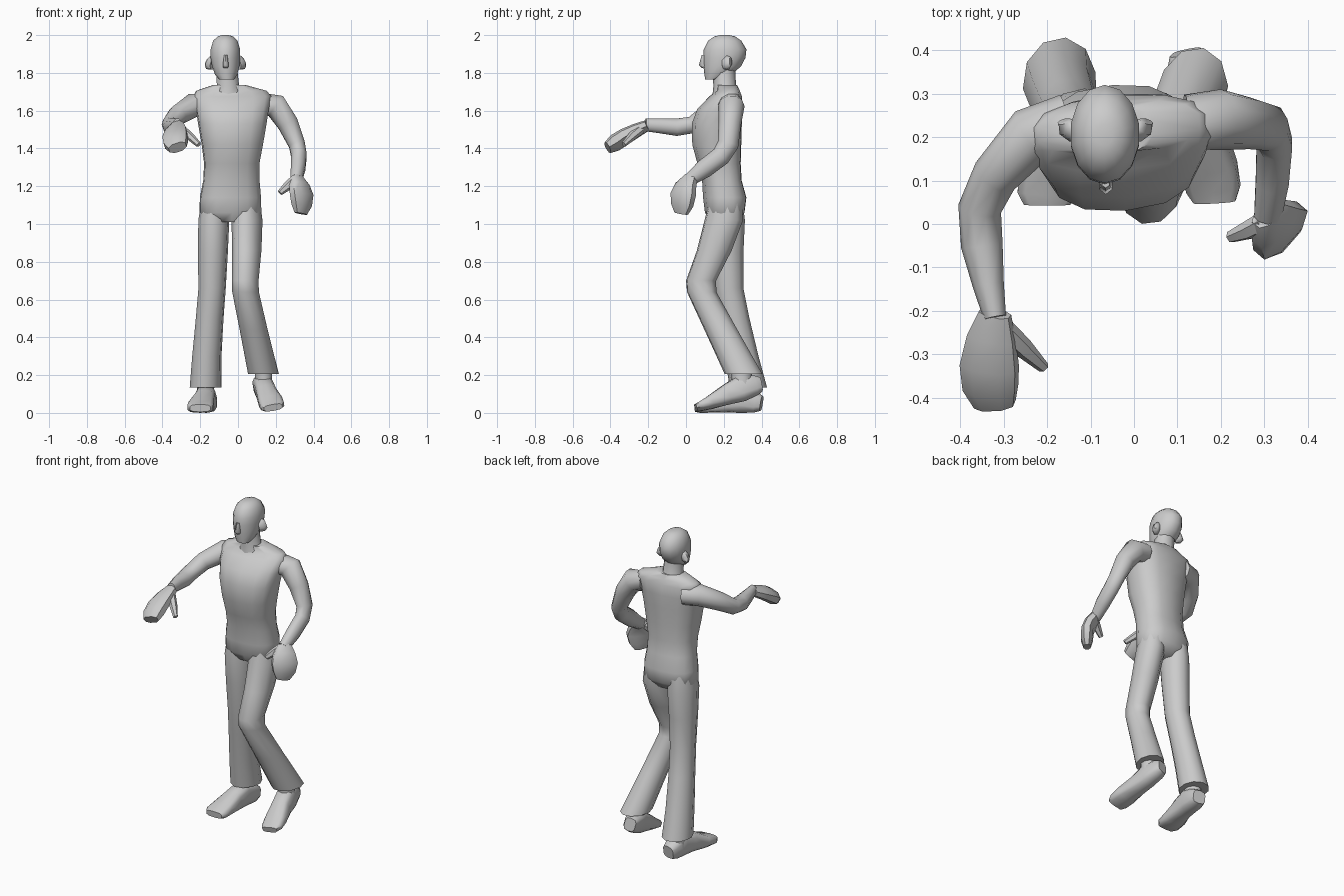
import bpy, bmesh, math
from mathutils import Vector


def loft(name, rings, side=(1, 0, 0), sides=10, power=2.0, flat=False):
    """Skin rings (x, y, z, half_width, half_height) along a path.
    flat=True keeps every ring horizontal, otherwise rings follow the path."""
    bm = bmesh.new()
    pts = [Vector(r[:3]) for r in rings]
    loops = []
    for i, r in enumerate(rings):
        t = Vector((0, 0, 1)) if flat else \
            (pts[min(i + 1, len(pts) - 1)] - pts[max(i - 1, 0)]).normalized()
        u = Vector(side)
        u = (u - t * u.dot(t)).normalized()
        v = t.cross(u)
        loop = []
        for k in range(sides):
            a = 2 * math.pi * (k + 0.5) / sides
            c, s = math.cos(a), math.sin(a)
            c = math.copysign(abs(c) ** (2 / power), c)
            s = math.copysign(abs(s) ** (2 / power), s)
            loop.append(bm.verts.new(pts[i] + u * c * r[3] + v * s * r[4]))
        loops.append(loop)
    for a, b in zip(loops, loops[1:]):
        for k in range(sides):
            n = (k + 1) % sides
            bm.faces.new((a[k], a[n], b[n], b[k]))
    bm.faces.new(loops[0])
    bm.faces.new(loops[-1])
    bmesh.ops.recalc_face_normals(bm, faces=bm.faces)
    me = bpy.data.meshes.new(name)
    bm.to_mesh(me)
    bm.free()
    ob = bpy.data.objects.new(name, me)
    bpy.context.collection.objects.link(ob)
    return ob


# torso from crotch to shoulders, turned slightly
loft("torso", [
    (-0.04, 0.20, 1.01, 0.10, 0.07), (-0.04, 0.205, 1.06, 0.165, 0.105),
    (-0.04, 0.205, 1.14, 0.163, 0.115), (-0.035, 0.19, 1.23, 0.15, 0.105),
    (-0.033, 0.175, 1.32, 0.147, 0.115), (-0.03, 0.163, 1.42, 0.163, 0.13),
    (-0.03, 0.163, 1.53, 0.182, 0.133), (-0.03, 0.18, 1.61, 0.195, 0.12),
    (-0.03, 0.21, 1.675, 0.21, 0.085), (-0.035, 0.222, 1.705, 0.19, 0.06),
    (-0.045, 0.215, 1.735, 0.09, 0.055)],
    side=(1, 0.08, 0), sides=14, power=2.5, flat=True)

# neck and head
loft("neck", [(-0.05, 0.215, 1.68, 0.085, 0.075), (-0.053, 0.205, 1.73, 0.062, 0.06),
              (-0.06, 0.2, 1.83, 0.058, 0.06)], flat=True)
loft("head", [
    (-0.06, 0.14, 1.765, 0.04, 0.038), (-0.063, 0.168, 1.79, 0.06, 0.07),
    (-0.065, 0.192, 1.835, 0.074, 0.10), (-0.067, 0.203, 1.88, 0.08, 0.112),
    (-0.067, 0.207, 1.925, 0.08, 0.113), (-0.067, 0.205, 1.97, 0.066, 0.088),
    (-0.067, 0.205, 1.993, 0.042, 0.055), (-0.067, 0.205, 2.0, 0.018, 0.025)],
    sides=14, flat=True)
loft("nose", [(-0.065, 0.095, 1.895, 0.01, 0.012), (-0.065, 0.092, 1.84, 0.018, 0.024),
              (-0.065, 0.098, 1.825, 0.014, 0.014)], sides=6, flat=True)
for tag, s in (("right", -1), ("left", 1)):
    loft(tag + "_ear", [(-0.066 + s * 0.066, 0.205, 1.85, 0.022, 0.035),
                        (-0.066 + s * 0.085, 0.222, 1.855, 0.024, 0.04),
                        (-0.066 + s * 0.095, 0.236, 1.86, 0.012, 0.028)],
         side=(0, 1, 0), sides=8)

# trouser legs, flared at the hem
loft("right_trouser_leg", [
    (-0.125, 0.21, 1.12, 0.07, 0.09), (-0.128, 0.21, 1.02, 0.082, 0.103),
    (-0.133, 0.215, 0.85, 0.08, 0.09), (-0.137, 0.225, 0.66, 0.073, 0.08),
    (-0.15, 0.255, 0.5, 0.074, 0.082), (-0.165, 0.295, 0.3, 0.078, 0.09),
    (-0.172, 0.33, 0.135, 0.084, 0.1)], side=(1, -0.15, 0), flat=True)
loft("left_trouser_leg", [
    (0.045, 0.21, 1.12, 0.07, 0.09), (0.048, 0.2, 1.02, 0.08, 0.105),
    (0.046, 0.15, 0.86, 0.077, 0.095), (0.038, 0.08, 0.7, 0.07, 0.082),
    (0.04, 0.083, 0.64, 0.07, 0.08), (0.083, 0.185, 0.44, 0.073, 0.09),
    (0.135, 0.305, 0.205, 0.08, 0.103)], side=(1, -0.25, 0), flat=True)

# shoes, heel to toe
loft("right_shoe", [
    (-0.155, 0.40, 0.05, 0.04, 0.04), (-0.16, 0.37, 0.055, 0.05, 0.055),
    (-0.17, 0.29, 0.075, 0.052, 0.075), (-0.178, 0.22, 0.062, 0.055, 0.062),
    (-0.195, 0.13, 0.038, 0.07, 0.038), (-0.2, 0.07, 0.028, 0.07, 0.028),
    (-0.2, 0.045, 0.025, 0.055, 0.02)], power=3.2)
loft("right_ankle", [(-0.172, 0.32, 0.06, 0.045, 0.055),
                     (-0.17, 0.32, 0.2, 0.05, 0.055)], flat=True)
loft("left_shoe", [
    (0.118, 0.395, 0.15, 0.035, 0.04), (0.125, 0.365, 0.145, 0.048, 0.055),
    (0.14, 0.29, 0.128, 0.052, 0.07), (0.152, 0.22, 0.098, 0.055, 0.056),
    (0.173, 0.13, 0.057, 0.066, 0.036), (0.183, 0.08, 0.036, 0.064, 0.024),
    (0.186, 0.052, 0.028, 0.05, 0.018)], side=(1, 0.2, 0.22), power=3.2)
loft("left_ankle", [(0.14, 0.3, 0.13, 0.045, 0.055),
                    (0.13, 0.29, 0.27, 0.05, 0.055)], flat=True)

# raised right arm and drooping hand
loft("right_arm", [
    (-0.15, 0.23, 1.625, 0.065, 0.07), (-0.235, 0.205, 1.63, 0.064, 0.066),
    (-0.32, 0.11, 1.575, 0.054, 0.054), (-0.355, 0.035, 1.525, 0.047, 0.05),
    (-0.35, -0.05, 1.512, 0.048, 0.048), (-0.335, -0.14, 1.52, 0.041, 0.036),
    (-0.32, -0.215, 1.525, 0.035, 0.026)], side=(0, 0, 1))
loft("right_hand", [
    (-0.32, -0.205, 1.522, 0.038, 0.027), (-0.328, -0.26, 1.497, 0.058, 0.033),
    (-0.333, -0.325, 1.462, 0.07, 0.04), (-0.33, -0.375, 1.43, 0.066, 0.042),
    (-0.32, -0.415, 1.405, 0.05, 0.03)], side=(1, 0, 0.3), sides=8, power=2.5)
loft("right_thumb", [
    (-0.3, -0.24, 1.5, 0.025, 0.025), (-0.255, -0.285, 1.465, 0.024, 0.022),
    (-0.208, -0.33, 1.42, 0.013, 0.015)], side=(0, 1, 0), sides=6)

# lowered left arm and hand
loft("left_arm", [
    (0.12, 0.235, 1.635, 0.06, 0.065), (0.2, 0.24, 1.625, 0.068, 0.07),
    (0.265, 0.232, 1.53, 0.058, 0.06), (0.312, 0.222, 1.42, 0.045, 0.056),
    (0.323, 0.185, 1.36, 0.043, 0.052), (0.318, 0.1, 1.295, 0.04, 0.05),
    (0.308, 0.02, 1.235, 0.033, 0.035)], side=(1, 0, 0))
loft("left_hand", [
    (0.308, 0.025, 1.245, 0.042, 0.03), (0.325, 0.0, 1.205, 0.066, 0.036),
    (0.337, -0.015, 1.155, 0.08, 0.037), (0.337, -0.02, 1.1, 0.068, 0.036),
    (0.332, -0.025, 1.055, 0.042, 0.022)], side=(0.65, 0.75, 0), sides=8, power=2.5)
loft("left_thumb", [
    (0.3, 0.005, 1.235, 0.025, 0.025), (0.262, -0.015, 1.2, 0.022, 0.024),
    (0.222, -0.03, 1.165, 0.014, 0.015)], side=(0, 1, 0), sides=6)

# smooth shading with crisp hems and soles
for ob in bpy.context.collection.objects:
    ob.select_set(True)
    bpy.context.view_layer.objects.active = ob
bpy.ops.object.shade_smooth_by_angle(angle=math.radians(55))
